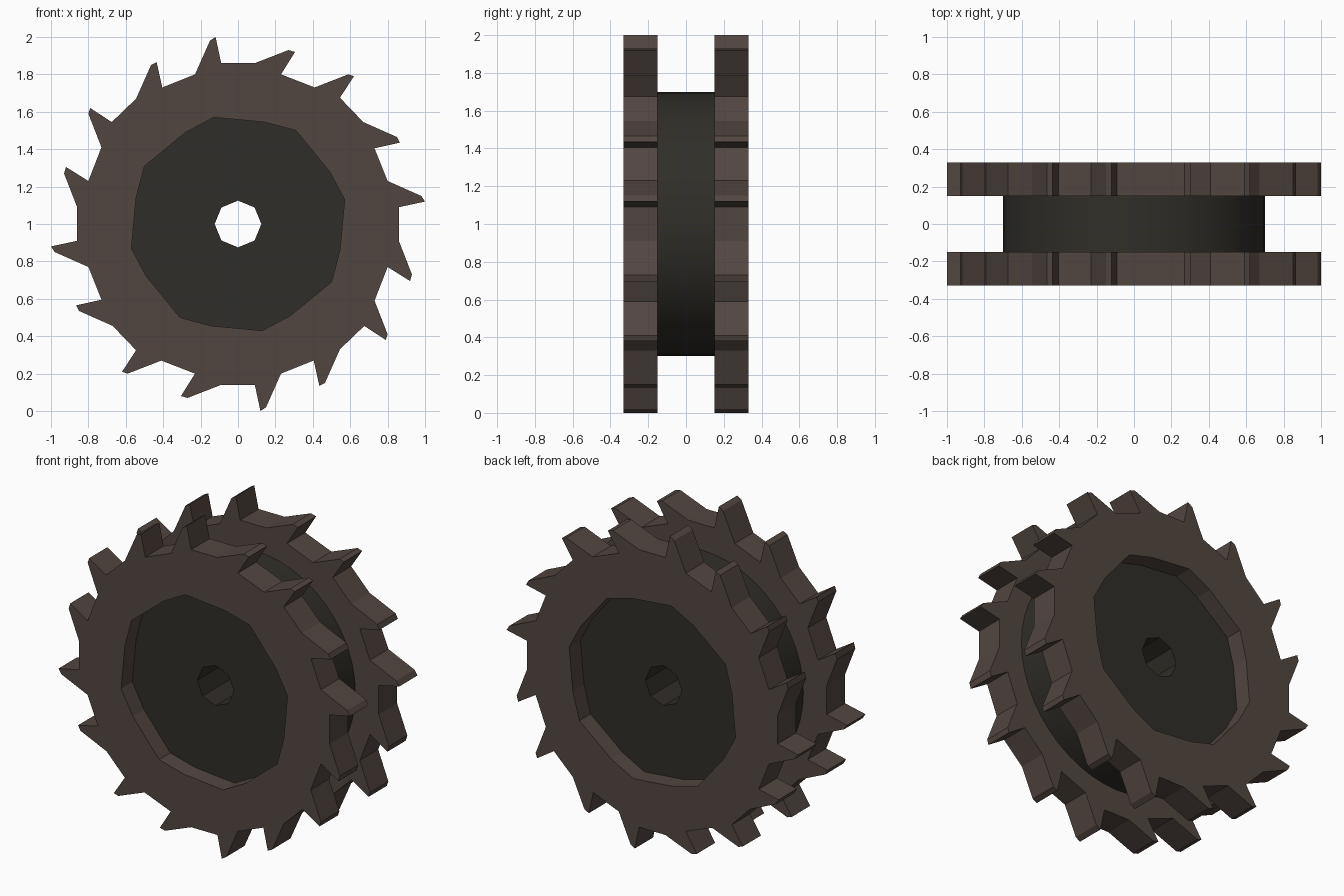
import bpy, bmesh
from math import sin, cos, pi

if "Cube" in bpy.data.objects:
    bpy.data.objects.remove(bpy.data.objects["Cube"])


def material(name, rgb):
    m = bpy.data.materials.new(name)
    m.diffuse_color = (*rgb, 1)
    m.use_nodes = True
    m.node_tree.nodes["Principled BSDF"].inputs["Base Color"].default_value = m.diffuse_color
    return m


def four_fold(points):
    """Repeat a quarter outline clockwise around the axle."""
    out = []
    for _ in range(4):
        out += points
        points = [(z, -x) for x, z in points]
    return out


def circle(radius, n):
    return [(radius * sin(2 * pi * i / n), radius * cos(2 * pi * i / n)) for i in range(n)]


def plate(name, outlines, y, half_depth, mat):
    """Extrude closed outlines (first outer, then hole) along y."""
    cu = bpy.data.curves.new(name, 'CURVE')
    cu.dimensions = '2D'
    cu.fill_mode = 'BOTH'
    cu.extrude = half_depth
    for pts in outlines:
        sp = cu.splines.new('POLY')
        sp.points.add(len(pts) - 1)
        for p, (x, z) in zip(sp.points, pts):
            p.co = (x, z, 0, 1)
        sp.use_cyclic_u = True
    ob = bpy.data.objects.new(name, cu)
    bpy.context.collection.objects.link(ob)
    ob.rotation_euler = (pi / 2, 0, 0)
    ob.location = (0, y, 1)
    bpy.ops.object.select_all(action='DESELECT')
    ob.select_set(True)
    bpy.context.view_layer.objects.active = ob
    bpy.ops.object.convert(target='MESH')
    ob = bpy.context.object
    bm = bmesh.new()
    bm.from_mesh(ob.data)
    bmesh.ops.remove_doubles(bm, verts=bm.verts, dist=1e-4)
    bmesh.ops.recalc_face_normals(bm, faces=bm.faces)
    for f in bm.faces:
        f.smooth = False
    bm.to_mesh(ob.data)
    bm.free()
    ob.data.materials.clear()
    ob.data.materials.append(mat)
    return ob


brown = material("brown_metal", (0.085, 0.061, 0.051))
dark = material("dark_metal", (0.030, 0.027, 0.021))

# Toothed rims: quarter of the saw outline (four teeth) and of the inner opening
teeth = four_fold([
    (-0.15, 0.98), (-0.12, 1.0), (-0.09, 0.86), (0.09, 0.86),
    (0.27, 0.93), (0.305, 0.92), (0.23, 0.80), (0.41, 0.73),
    (0.59, 0.80), (0.62, 0.79), (0.545, 0.675), (0.67, 0.545),
    (0.85, 0.465), (0.865, 0.435), (0.73, 0.405), (0.80, 0.23)])
opening = four_fold([(-0.13, 0.57), (0.14, 0.545), (0.31, 0.50), (0.49, 0.28)])
for name, y in (("front_toothed_rim", -0.24), ("back_toothed_rim", 0.24)):
    plate(name, [teeth, opening], y, 0.09, brown)

# Smooth drum between the rims with an octagonal axle hole
drum = plate("drum", [circle(0.70, 48), circle(0.125, 8)], 0, 0.22, dark)
bpy.ops.object.shade_smooth_by_angle(angle=pi / 6)
